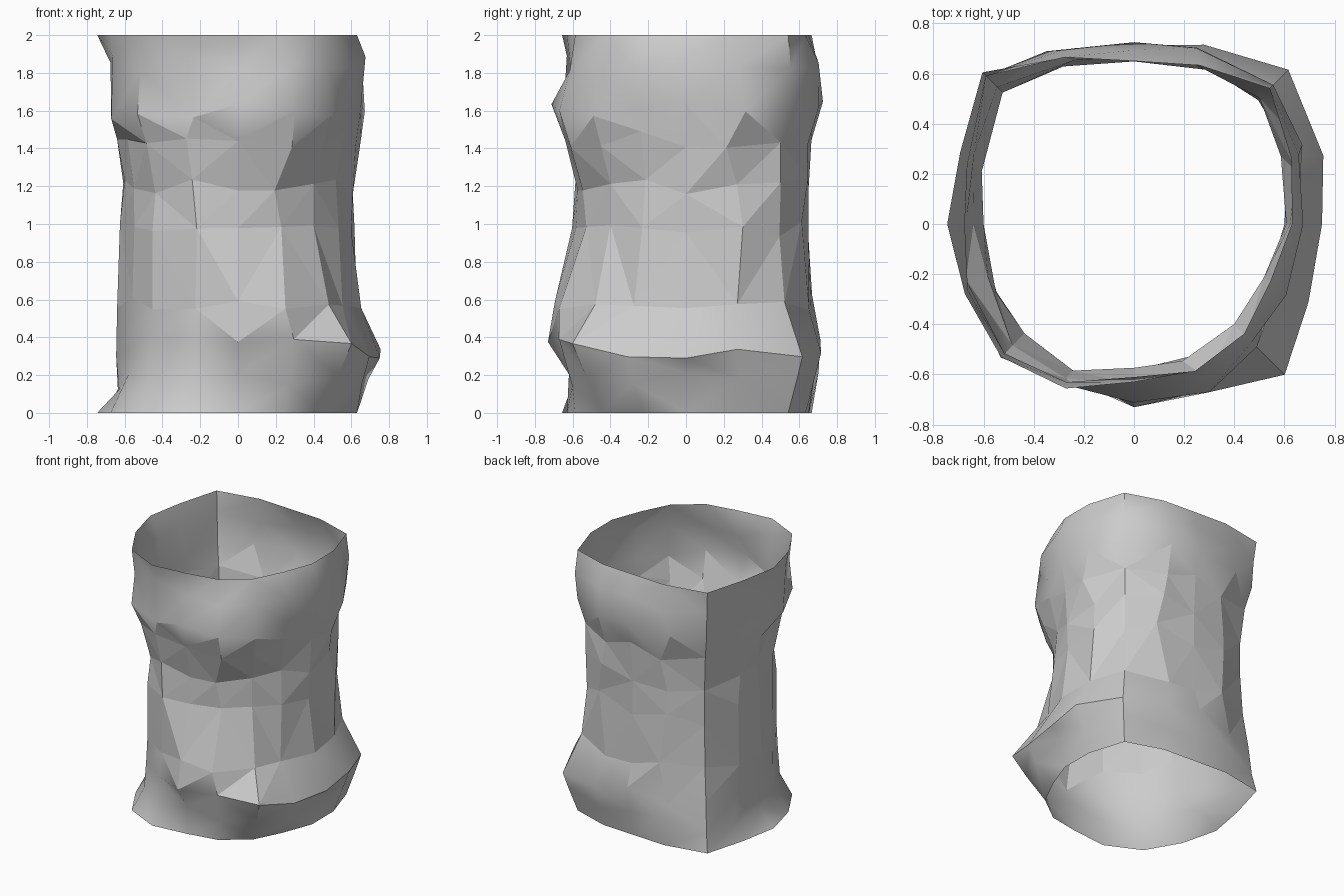
import bpy, bmesh, random
from math import pi, cos, sin, radians, floor

if "Cube" in bpy.data.objects:
    bpy.data.objects.remove(bpy.data.objects["Cube"])

random.seed(11)
N = 16

# Radii every 22.5 degrees from +x: both rims, deepest dents, widest bulges
rim = [.63, .68, .765, .685, .65, .72, .855, .75, .745, .73, .75, .71, .63, .635, .62, .59]
inner = [.60, .64, .69, .685, .635, .685, .735, .65, .60, .585, .61, .61, .555, .575, .565, .56]
outer = [.75, .81, .88, .77, .725, .77, .86, .725, .70, .72, .76, .72, .74, .765, .85, .775]

# Ring heights, and dent (0) to bulge (1) up each side: E NE N NW W SW S SE
heights = [.17, .34, .58, .97, 1.2, 1.45, 1.6, 1.85]
bulge = [
    [.50, 1.0, .35, .00, .05, .15, .35, .50],
    [.75, .95, .25, .05, .10, .10, .40, .50],
    [.45, .85, .30, .15, .15, .35, 1.0, .65],
    [.70, .50, .20, .05, .05, .30, .70, .80],
    [.30, .45, .40, .25, .00, .40, .70, .75],
    [.35, .25, .20, .20, .05, .50, .95, .80],
    [.35, .95, .75, .15, .10, .45, .85, .30],
    [.65, 1.0, .40, .00, .00, .25, .45, .35],
]


def around(values, u):
    """Linear lookup in a closed loop of values; u runs from 0 to 1."""
    f = (u % 1) * len(values)
    i = floor(f)
    a, b = values[i % len(values)], values[(i + 1) % len(values)]
    return a + (b - a) * (f - i)


def ring_of(bm, points):
    """Vertices from (turn, radius, height) triples."""
    return [bm.verts.new((r * cos(u * 2 * pi), r * sin(u * 2 * pi), z)) for u, r, z in points]


# Crumpled rings between two matching rims
bm = bmesh.new()
rings = [ring_of(bm, [(i / N, rim[i], 0) for i in range(N)])]
for k, z in enumerate(heights):
    side = [column[k] for column in bulge]
    points = []
    for i in range(N):
        u = (i + random.uniform(-.2, .2) * (i % 2)) / N
        t = min(1, max(0, around(side, u) + random.uniform(-.2, .2) * (i % 2)))
        lo, hi = around(inner, u), around(outer, u)
        points.append((u, lo + (hi - lo) * t, z + random.uniform(-.05, .05)))
    rings.append(ring_of(bm, points))
rings.append(ring_of(bm, [(i / N, rim[i], 2) for i in range(N)]))

# Skin between the rings
for low, high in zip(rings, rings[1:]):
    for i in range(N):
        j = (i + 1) % N
        bm.faces.new((low[i], low[j], high[j], high[i]))
bmesh.ops.triangulate(bm, faces=bm.faces[:], quad_method='SHORT_EDGE')

mesh = bpy.data.meshes.new("crumpled_tube")
bm.to_mesh(mesh)
bm.free()

# Smooth ends, flat facets round the waist
mesh.set_sharp_from_angle(angle=radians(40))
for face in mesh.polygons:
    face.use_smooth = not .5 < face.center.z < 1.5
tube = bpy.data.objects.new("crumpled_tube", mesh)
bpy.context.collection.objects.link(tube)
